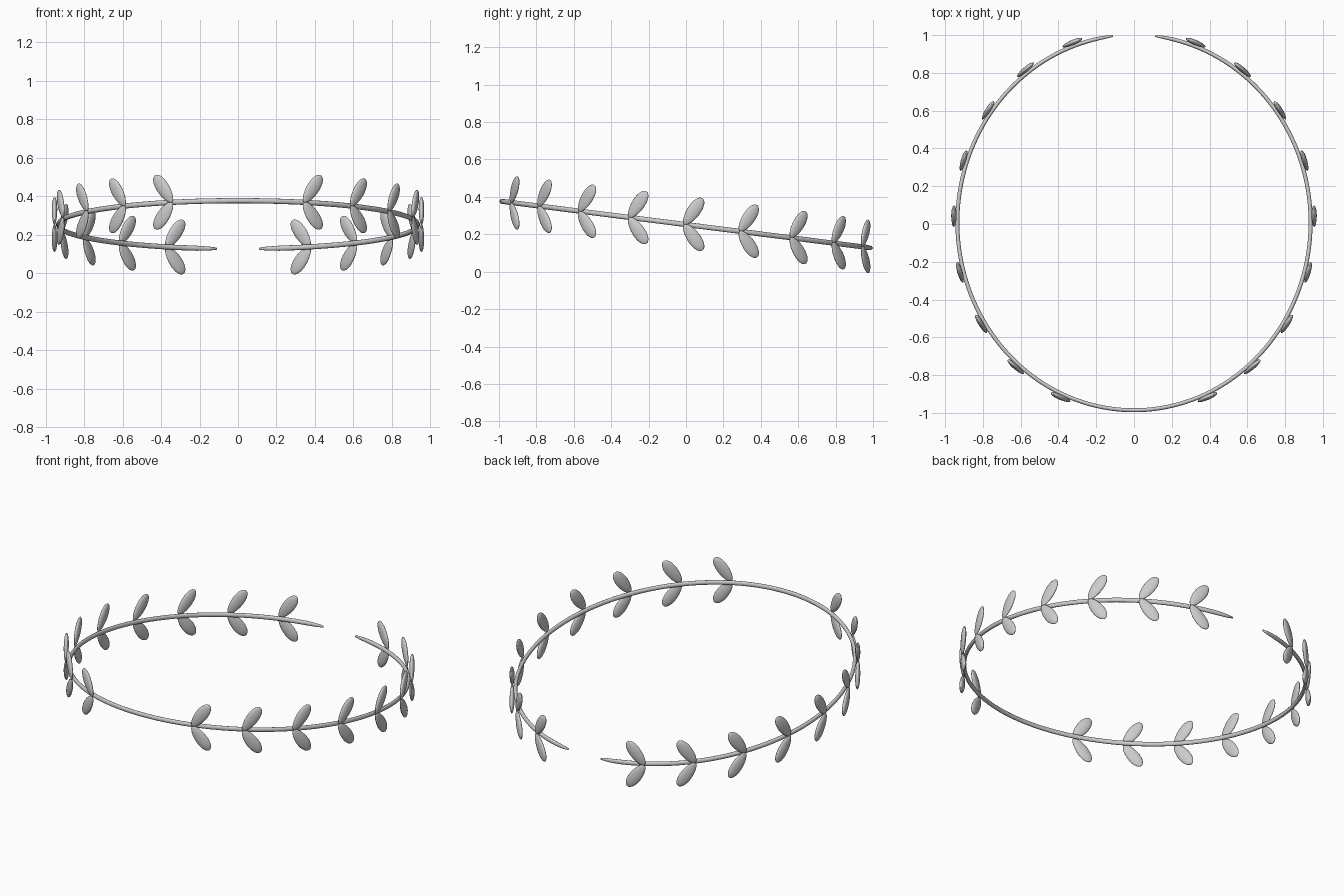
import bpy
import bmesh
from math import sin, cos, radians, sqrt
from mathutils import Matrix, Vector

cube = bpy.data.objects.get("Cube")
if cube:
    bpy.data.objects.remove(cube, do_unlink=True)

# One metal colour for the whole wreath
metal = bpy.data.materials.new("grey_metal")
metal.use_nodes = True
colour = (0.6, 0.6, 0.6, 1)
metal.diffuse_color = colour
metal.node_tree.nodes["Principled BSDF"].inputs["Base Color"].default_value = colour

RX, RY, CY = 0.935, 0.994, 0.008
STEM_OUT, STEM_UP = 0.0105, 0.0135   # stem half thickness, sideways and upright
GAP = 6.8                            # half opening at the back, in degrees


def ring(deg):
    """Point on the tilted oval, measured from the back towards +x."""
    a = radians(deg)
    y = CY + RY * cos(a)
    return Vector((RX * sin(a), y, 0.252 - 0.126 * y))


def add_object(name, bm):
    bmesh.ops.recalc_face_normals(bm, faces=bm.faces)
    mesh = bpy.data.meshes.new(name)
    bm.to_mesh(mesh)
    bm.free()
    for p in mesh.polygons:
        p.use_smooth = True
    mesh.materials.append(metal)
    obj = bpy.data.objects.new(name, mesh)
    bpy.context.collection.objects.link(obj)
    return obj


def make_stem():
    """Oval tube along the ring, tapering to both open ends."""
    bm = bmesh.new()
    steps, sides = 160, 12
    loops = []
    for i in range(steps + 1):
        deg = GAP + (360 - 2 * GAP) * i / steps
        from_end = min(deg - GAP, 360 - GAP - deg)
        taper = 0.4 + 0.6 * sqrt(min(1, from_end / 7))
        p = ring(deg)
        along = (ring(deg + 0.1) - ring(deg - 0.1)).normalized()
        out = along.cross(Vector((0, 0, 1))).normalized()
        up = out.cross(along)
        loop = []
        for k in range(sides):
            a = radians(360 * k / sides)
            offset = out * STEM_OUT * cos(a) + up * STEM_UP * sin(a)
            loop.append(bm.verts.new(p + offset * taper))
        loops.append(loop)
    for a, b in zip(loops, loops[1:]):
        for k in range(sides):
            n = (k + 1) % sides
            bm.faces.new((a[k], a[n], b[n], b[k]))
    bm.faces.new(loops[0])
    bm.faces.new(loops[-1])
    return add_object("stem", bm)


def make_leaf(name, deg, side, rise):
    """Flattened oval leaf growing from the stem towards the open end."""
    length, width, thick = 0.17, 0.073, 0.029
    bm = bmesh.new()
    bmesh.ops.create_uvsphere(bm, u_segments=20, v_segments=14, radius=0.5)
    for v in bm.verts:
        t = v.co.z + 0.5
        swell = 0.85 + 0.25 * t           # narrower at the base
        v.co = Vector((v.co.x * width * swell, v.co.y * thick * swell, t * length))
    base = ring(deg)
    tangent = ring(deg - 3) - base
    tangent.z = 0
    tangent.normalize()
    out = Vector((-tangent.y, tangent.x, 0))
    if out.dot(Vector((base.x, base.y, 0))) < 0:
        out = -out
    grow = tangent * cos(radians(55)) + Vector((0, 0, rise * sin(radians(55))))
    across = out.cross(grow)
    start = base + out * 0.019
    rot = Matrix((across, out, grow)).transposed().to_4x4()
    bm.transform(Matrix.Translation(start) @ rot)
    if side < 0:
        bm.transform(Matrix.Diagonal((-1, 1, 1, 1)))
    return add_object(name, bm)


make_stem()

# Nine leaf pairs on each half
for side, side_name in ((1, "left"), (-1, "right")):
    for i in range(9):
        for rise, label in ((1, "upper"), (-1, "lower")):
            make_leaf(f"{side_name}_{label}_leaf_{i + 1}", 23 + 17 * i, side, rise)
